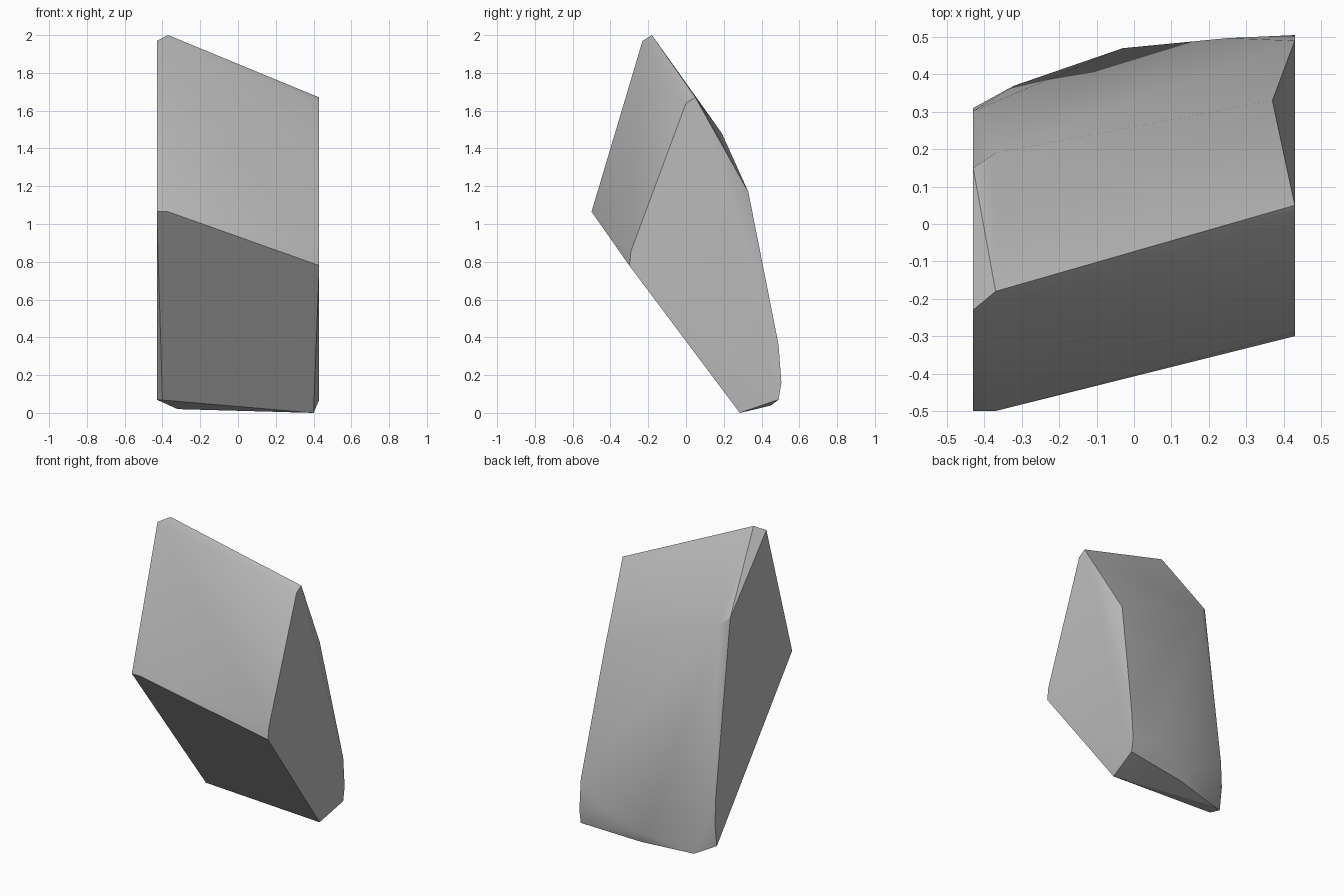
import bpy, bmesh, math

cube = bpy.data.objects.get("Cube")
if cube:
    bpy.data.objects.remove(cube, do_unlink=True)

# Plain grey stone
stone = bpy.data.materials.new("grey_stone")
stone.use_nodes = True
colour = (0.5, 0.5, 0.5, 1.0)
stone.diffuse_color = colour
bsdf = stone.node_tree.nodes["Principled BSDF"]
bsdf.inputs["Base Color"].default_value = colour
bsdf.inputs["Roughness"].default_value = 0.9

HALF = 0.43  # the two cut sides lie at x = -HALF and x = HALF

# Outlines of the cut sides as (y, z)
right_side = [(0.0, 1.64), (0.05, 1.67), (-0.29, 0.86), (-0.3, 0.78),
              (0.49, 0.36), (0.505, 0.16), (0.49, 0.07)]
left_side = [(-0.23, 1.97), (-0.5, 1.065), (0.15, 1.53),
             (0.302, 0.4), (0.31, 0.22), (0.29, 0.07)]

# Corners between the sides: top and front, rounded back, underside
top_front = [(-0.37, -0.18, 2.0), (-0.37, -0.5, 1.065)]
back = [(-0.37, 0.19, 1.48), (0.37, 0.33, 1.17),
        (-0.03, 0.47, 0.11), (0.25, 0.497, 0.2)]
underside = [(0.4, 0.285, 0.0), (0.01, 0.45, 0.04),
             (-0.32, 0.37, 0.02), (-0.4, 0.235, 0.068)]

corners = ([(HALF, y, z) for y, z in right_side]
           + [(-HALF, y, z) for y, z in left_side]
           + top_front + back + underside)

# Boulder body as the convex skin around its corners
bm = bmesh.new()
for corner in corners:
    bm.verts.new(corner)
hull = bmesh.ops.convex_hull(bm, input=bm.verts[:])
loose = [v for v in bm.verts if not v.link_faces]
bmesh.ops.delete(bm, geom=loose, context="VERTS")
bmesh.ops.dissolve_limit(bm, angle_limit=math.radians(1),
                         verts=bm.verts[:], edges=bm.edges[:])
bmesh.ops.recalc_face_normals(bm, faces=bm.faces[:])

mesh = bpy.data.meshes.new("boulder")
bm.to_mesh(mesh)
bm.free()
boulder = bpy.data.objects.new("boulder", mesh)
bpy.context.collection.objects.link(boulder)
mesh.materials.append(stone)

# Smooth back, crisp cut edges
bpy.ops.object.select_all(action="DESELECT")
boulder.select_set(True)
bpy.context.view_layer.objects.active = boulder
bpy.ops.object.shade_smooth_by_angle(angle=math.radians(30))
